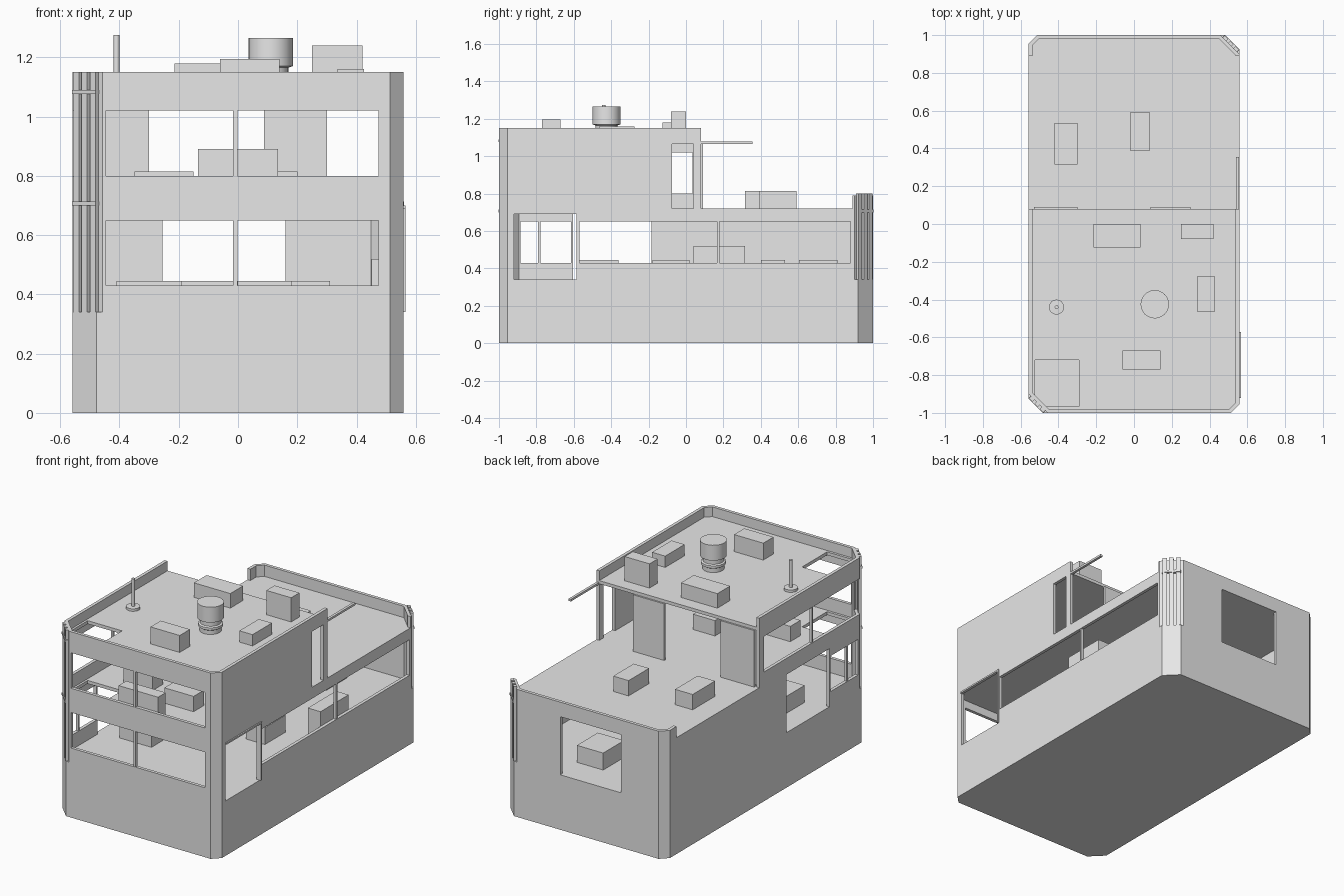
import bpy, bmesh, math

if "Cube" in bpy.data.objects:
    bpy.data.objects.remove(bpy.data.objects["Cube"], do_unlink=True)

grey = bpy.data.materials.new("plain grey")
grey.use_nodes = True
grey.diffuse_color = (0.8, 0.8, 0.8, 1)
grey.node_tree.nodes["Principled BSDF"].inputs["Base Color"].default_value = (0.8, 0.8, 0.8, 1)

HX, HY, WALL = 0.558, 1.0, 0.02
FLOOR, DECK, ROOF, TOP = 0.34, 0.72, 1.09, 1.15
REAR = 0.08          # rear edge of the upper storey


def finish(name, bm):
    bmesh.ops.recalc_face_normals(bm, faces=bm.faces)
    mesh = bpy.data.meshes.new(name)
    bm.to_mesh(mesh)
    bm.free()
    mesh.materials.append(grey)
    ob = bpy.data.objects.new(name, mesh)
    bpy.context.collection.objects.link(ob)
    return ob


def box(name, x, y, z):
    bm = bmesh.new()
    bmesh.ops.create_cube(bm, size=1)
    for v in bm.verts:
        for i, (a, b) in enumerate((x, y, z)):
            v.co[i] = (a + b) / 2 + v.co[i] * (b - a)
    return finish(name, bm)


def footprint(inset=0.0, recess=0.0, rear=None):
    """Rectangle with cut corners; recess deepens the two posted corners."""
    x, y0 = HX - inset, -HY + inset
    y1 = HY - inset if rear is None else rear
    shrink = inset * (2 - math.sqrt(2))
    a, b = 0.08 + recess - shrink, 0.045 - shrink
    pts = [(-x, y0 + a), (-x + a, y0), (x - b, y0), (x, y0 + b)]
    if rear is None:
        pts += [(x, y1 - a), (x - a, y1), (-x + b, y1), (-x, y1 - b)]
    else:
        pts += [(x, y1), (-x, y1)]
    return pts


def prism(name, pts, z0, z1):
    bm = bmesh.new()
    base = bm.faces.new([bm.verts.new((x, y, z0)) for x, y in pts])
    top = bmesh.ops.extrude_face_region(bm, geom=[base])
    verts = [g for g in top["geom"] if isinstance(g, bmesh.types.BMVert)]
    bmesh.ops.translate(bm, verts=verts, vec=(0, 0, z1 - z0))
    return finish(name, bm)


def cut(ob, cutters):
    bpy.context.view_layer.objects.active = ob
    for c in cutters:
        c.hide_render = True
        mod = ob.modifiers.new("cut", 'BOOLEAN')
        mod.operation, mod.solver, mod.object = 'DIFFERENCE', 'EXACT', c
        bpy.ops.object.modifier_apply(modifier=mod.name)
        bpy.data.objects.remove(c, do_unlink=True)


def hole(x, y, z):
    return box("cutter", x, y, z)


def lathe(name, x, y, profile, sides=24):
    bm = bmesh.new()
    rings = [[bm.verts.new((x + r * math.cos(t), y + r * math.sin(t), z))
              for t in (2 * math.pi * i / sides for i in range(sides))] for r, z in profile]
    for lo, hi in zip(rings, rings[1:]):
        for i in range(sides):
            j = (i + 1) % sides
            bm.faces.new((lo[i], lo[j], hi[j], hi[i]))
    bm.faces.new(rings[0])
    bm.faces.new(rings[-1])
    ob = finish(name, bm)
    bpy.ops.object.select_all(action='DESELECT')
    ob.select_set(True)
    bpy.context.view_layer.objects.active = ob
    bpy.ops.object.shade_smooth_by_angle(angle=math.radians(35))


# Solid base
prism("base", footprint(), 0, FLOOR)

# Wall spans that openings cut through
FRONT, BACK = (-1.1, -0.9), (0.95, 1.1)
LEFT, RIGHT = (0.5, 0.6), (-0.6, -0.5)
LOW, HIGH = (0.43, 0.65), (0.80, 1.02)
FULL_LOW, FULL_HIGH = (0.3, 0.70), (0.7, 1.065)

# Lower storey walls
lower = prism("lower_walls", footprint(0, 0.02), FLOOR, DECK)
cut(lower, [
    prism("cutter", footprint(WALL, 0.02), 0.2, 0.9),
    hole((-0.445, 0.475), FRONT, LOW),
    hole((-0.255, 0.16), BACK, FULL_LOW),
    hole(LEFT, (-0.92, -0.585), FULL_LOW),
    hole(LEFT, (-0.57, 0.88), LOW),
    hole(RIGHT, (-0.605, -0.185), FULL_LOW),
    hole(RIGHT, (-0.885, -0.615), LOW)])

# Upper storey walls with the roof parapet
upper = prism("upper_walls", footprint(0, 0.02, REAR), DECK, TOP)
cut(upper, [
    prism("cutter", footprint(WALL, 0.02, 0.2), 0.6, 1.3),
    hole((-0.445, 0.475), FRONT, HIGH),
    hole(LEFT, (-0.075, 0.04), FULL_HIGH),
    hole(RIGHT, (-0.945, 0.035), HIGH)])

# Floors with the stair opening
stair_x, stair_y = (-0.525, -0.29), (-0.965, -0.72)
deck = prism("deck", footprint(WALL, 0.02), DECK - 0.02, DECK)
roof = prism("roof", footprint(WALL, 0.02, REAR), ROOF - 0.02, ROOF)
for slab in (deck, roof):
    cut(slab, [hole((stair_x[0], stair_x[1]), stair_y, (0.5, 1.3))])

# Parapet around the back of the deck
parapet = prism("deck_parapet", footprint(0, 0.02), DECK, 0.79)
cut(parapet, [prism("cutter", footprint(WALL, 0.02), 0.5, 1),
              hole((-0.7, 0.7), (-1.2, 0.89), (0.5, 1))])

# Corner posts and clamps on two opposite corners
for s, top, bands in ((-1, TOP, (0.707, 1.083)), (1, 0.80, (0.707,))):
    mid = ((HX - 0.04) * s, (HY - 0.04) * s, 0)
    parts = [box("corner_post", (-0.009, 0.009), (t - 0.013, t + 0.013), (FLOOR, top))
             for t in (-0.04, 0, 0.04)]
    parts += [box("corner_clamp", (-0.013, 0.013), (-0.056, 0.056), (z - 0.007, z + 0.007))
              for z in bands]
    for p in parts:
        p.location = (mid[0] - 0.006 * s, mid[1] - 0.006 * s, 0)
        p.rotation_euler.z = math.pi / 4

# Window mullions
for z in (LOW, HIGH):
    box("front_mullion", (-0.017, -0.002), (-0.998, -0.982), z)
box("left_mullion", (0.54, 0.556), (0.165, 0.178), LOW)
box("right_mullion", (-0.556, -0.54), (-0.79, -0.778), LOW)
box("right_upper_mullion", (-0.556, -0.54), (-0.45, -0.437), HIGH)
box("door_post", (0.548, 0.566), (-0.585, -0.573), (FLOOR, 0.70))
box("door_ledge", (0.548, 0.566), (-0.92, -0.573), (0.69, 0.70))

# Rear panels and awning bar
for x0, x1 in ((-0.53, -0.30), (0.087, 0.30)):
    box("rear_panel", (x0, x1), (0.076, 0.09), (DECK, 1.07))
box("awning_bar", (0.54, 0.556), (REAR, 0.355), (1.065, 1.078))

# Roof boxes
for x, y, top in (((-0.215, 0.035), (-0.125, 0), 1.18),
                  ((0.25, 0.42), (-0.08, 0), 1.24),
                  ((0.335, 0.425), (-0.465, -0.275), 1.16),
                  ((-0.06, 0.14), (-0.77, -0.67), 1.195)):
    box("roof_box", x, y, (ROOF, top))

# Boxes on the deck and in the upper room
for x, y, top in (((-0.42, -0.30), (0.315, 0.535), 0.815),
                  ((-0.02, 0.085), (0.39, 0.59), 0.815),
                  ((-0.135, 0.135), (-0.975, -0.90), 0.89),
                  ((-0.35, -0.15), (-0.62, -0.52), 0.815),
                  ((0.0, 0.2), (-0.72, -0.62), 0.815),
                  ((0.04, 0.19), (-0.45, -0.34), 0.815)):
    box("deck_box", x, y, (DECK, top))

# Boxes in the lower room
for x, y, top in (((0.45, 0.537), (0.04, 0.315), 0.52),
                  ((0.18, 0.31), (-0.18, 0.02), 0.445),
                  ((-0.41, -0.19), (-0.575, -0.36), 0.445),
                  ((0.0, 0.18), (0.605, 0.81), 0.445),
                  ((-0.19, 0.0), (0.40, 0.53), 0.445)):
    box("lower_box", x, y, (FLOOR, top))

# Roof vent and mast
lathe("roof_vent", 0.11, -0.425, [(0.062, ROOF), (0.062, 1.115), (0.07, 1.12), (0.07, 1.135),
                                  (0.06, 1.14), (0.06, 1.165), (0.075, 1.17), (0.075, 1.265)])
lathe("mast", -0.41, -0.44, [(0.04, ROOF), (0.04, 1.105), (0.01, 1.106), (0.01, 1.275)], 16)
